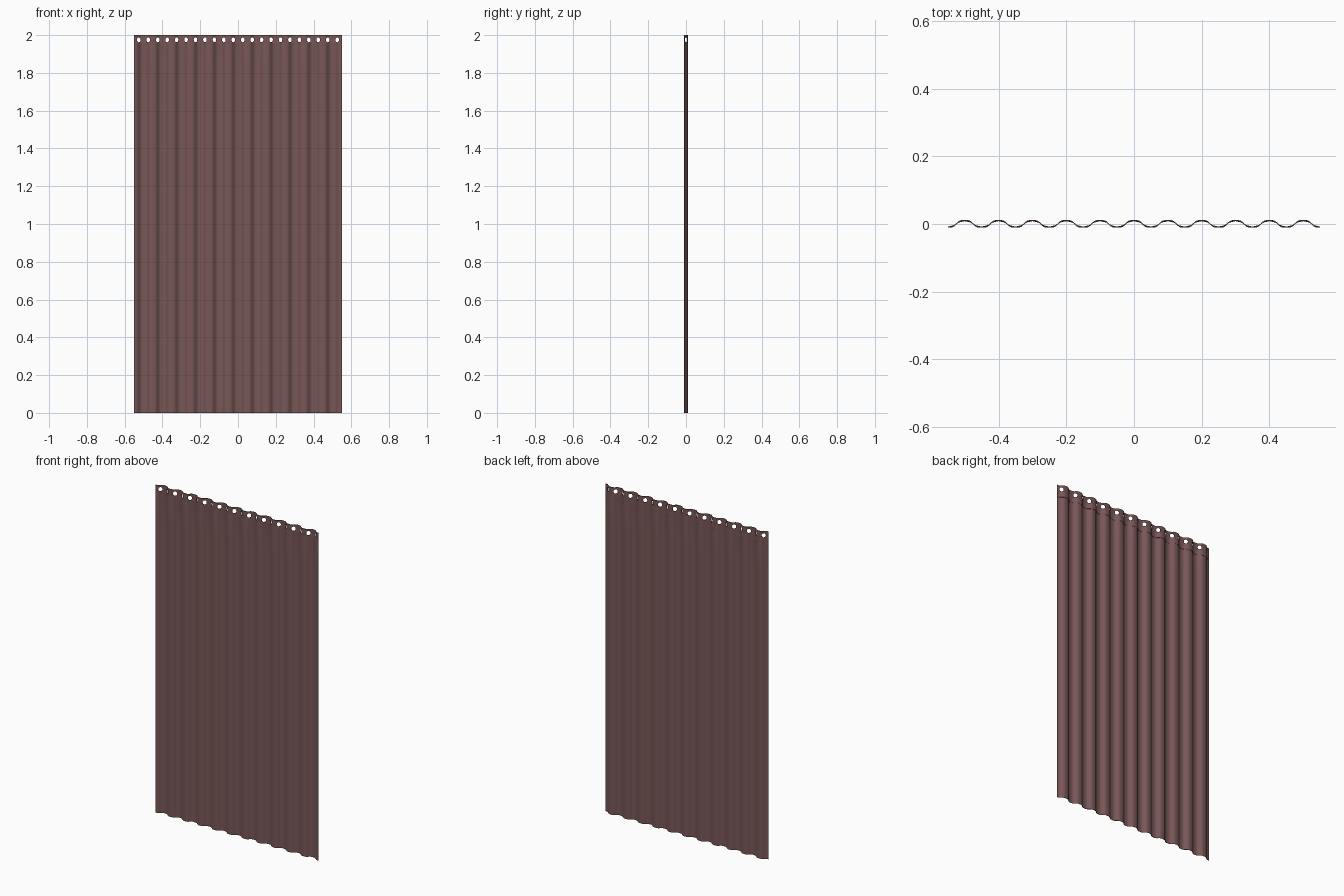
import bpy, bmesh, math

if "Cube" in bpy.data.objects:
    bpy.data.objects.remove(bpy.data.objects["Cube"])

WIDTH, HEIGHT, PERIOD, AMP = 1.10, 2.0, 0.10, 0.0100
CELL = 0.05            # one eyelet on every slope of the pleats
N = 8                  # columns per cell

cloth = bpy.data.materials.new("dusty plum fabric")
cloth.diffuse_color = (0.19, 0.095, 0.095, 1)
cloth.use_nodes = True
cloth.node_tree.nodes["Principled BSDF"].inputs["Base Color"].default_value = cloth.diffuse_color


def wave(x):
    # rounded pleat with slightly flattened crests
    a = 2 * math.pi * x / PERIOD
    return AMP * (math.cos(a) - 0.13 * math.cos(3 * a)) / 0.9


def square_ring(cx, cz):
    # points around the square cell, counter-clockwise
    h, s, pts = CELL / 2, CELL / N, []
    for i in range(N):
        pts.append((cx - h + i * s, cz - h))
    for i in range(N):
        pts.append((cx + h, cz - h + i * s))
    for i in range(N):
        pts.append((cx + h - i * s, cz + h))
    for i in range(N):
        pts.append((cx - h, cz + h - i * s))
    return pts


def pleated_sheet(name, z_low, y_shift, thickness):
    bm = bmesh.new()

    def vert(x, z):
        return bm.verts.new((x, wave(x) + y_shift, z))

    # eyelet row: square cells with an oval hole
    cz = HEIGHT - CELL / 2
    for k in range(round(WIDTH / CELL)):
        cx = -WIDTH / 2 + (k + 0.5) * CELL
        ring = square_ring(cx, cz)
        outer = [vert(x, z) for x, z in ring]
        inner = []
        for x, z in ring:
            t = math.atan2(z - cz, x - cx)
            inner.append(vert(cx + 0.0095 * math.cos(t), cz + 0.013 * math.sin(t)))
        for i in range(len(ring)):
            j = (i + 1) % len(ring)
            bm.faces.new((outer[i], outer[j], inner[j], inner[i]))

    # plain cloth under the eyelets
    top = HEIGHT - CELL
    cols = round(WIDTH / CELL) * N
    rows = max(1, round((top - z_low) / 0.2))
    grid = [[vert(-WIDTH / 2 + c * WIDTH / cols, z_low + (top - z_low) * r / rows)
             for c in range(cols + 1)] for r in range(rows + 1)]
    for r in range(rows):
        for c in range(cols):
            bm.faces.new((grid[r][c], grid[r][c + 1], grid[r + 1][c + 1], grid[r + 1][c]))
    bmesh.ops.remove_doubles(bm, verts=bm.verts, dist=1e-5)

    me = bpy.data.meshes.new(name)
    bm.to_mesh(me)
    bm.free()
    me.materials.append(cloth)
    ob = bpy.data.objects.new(name, me)
    bpy.context.collection.objects.link(ob)
    mod = ob.modifiers.new("thickness", 'SOLIDIFY')
    mod.thickness = thickness
    mod.offset = 0
    bpy.ops.object.select_all(action='DESELECT')
    bpy.context.view_layer.objects.active = ob
    ob.select_set(True)
    bpy.ops.object.modifier_apply(modifier=mod.name)
    bpy.ops.object.shade_smooth_by_angle(angle=math.radians(40))
    return ob


# main cloth and the folded header band behind it
pleated_sheet("curtain_cloth", 0.0, -0.0005, 0.0015)
pleated_sheet("header_band", 1.925, 0.0012, 0.0015)
